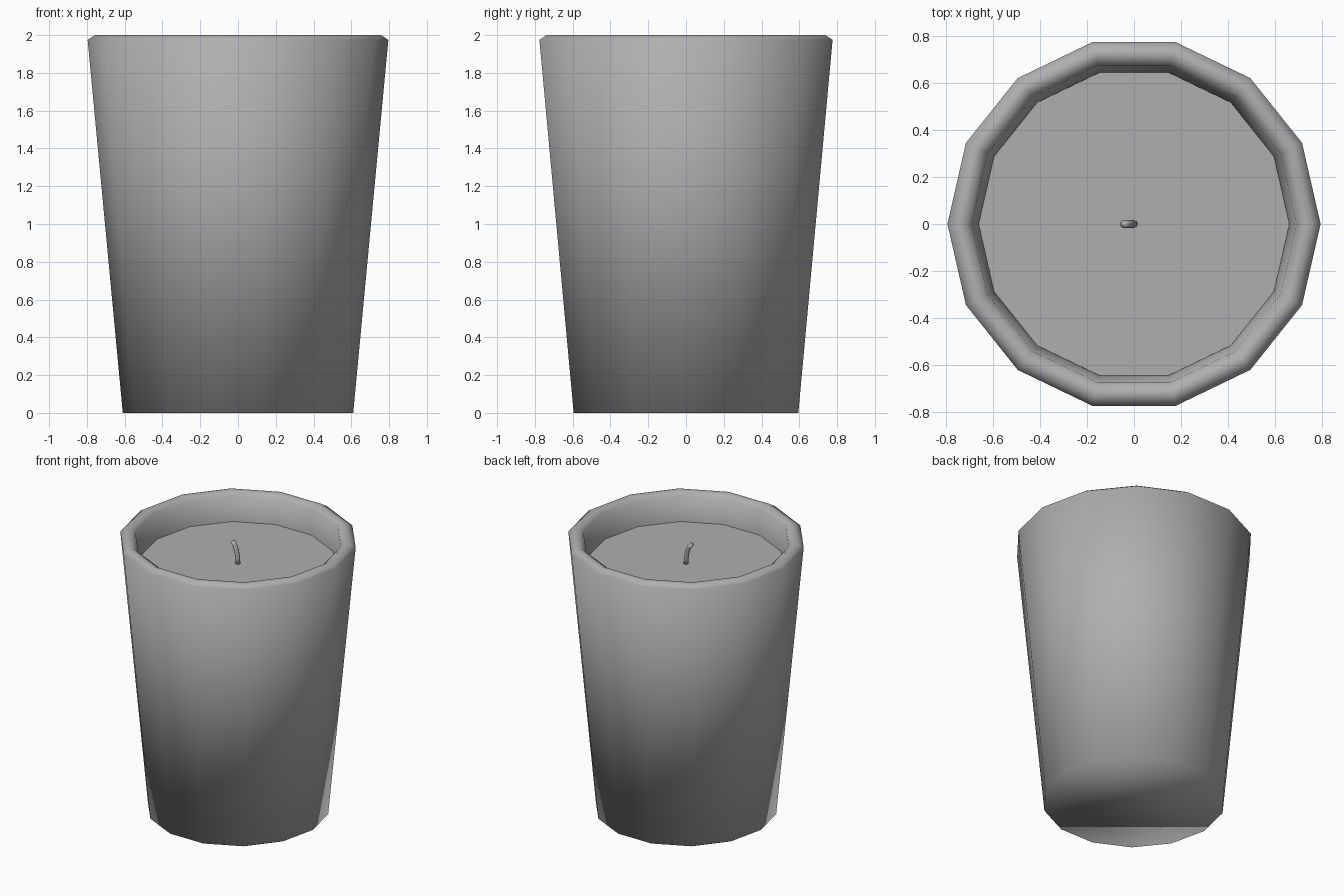
import bpy, bmesh, math

if "Cube" in bpy.data.objects:
    bpy.data.objects.remove(bpy.data.objects["Cube"])

SIDES = 14

# One mid grey for every part
grey = bpy.data.materials.new("mid_grey")
grey.diffuse_color = (0.43, 0.43, 0.43, 1)
grey.use_nodes = True
grey.node_tree.nodes["Principled BSDF"].inputs["Base Color"].default_value = grey.diffuse_color

def make_object(name, bm, smooth=True):
    bmesh.ops.recalc_face_normals(bm, faces=bm.faces[:])
    mesh = bpy.data.meshes.new(name)
    bm.to_mesh(mesh)
    bm.free()
    mesh.materials.append(grey)
    for p in mesh.polygons:
        p.use_smooth = smooth
    obj = bpy.data.objects.new(name, mesh)
    bpy.context.collection.objects.link(obj)
    return obj

def ring(bm, r, z, n=SIDES):
    return [bm.verts.new((r * math.cos(2 * math.pi * i / n),
                          r * math.sin(2 * math.pi * i / n), z)) for i in range(n)]

def bridge(bm, a, b):
    n = len(a)
    for i in range(n):
        j = (i + 1) % n
        bm.faces.new((a[i], a[j], b[j], b[i]))

# Tapered cup: outer wall, chamfered rim, inner wall and floor
bm = bmesh.new()
profile = [(0.61, 0), (0.796, 1.975), (0.757, 2.0), (0.73, 2.0),
           (0.694, 1.975), (0.664, 1.80), (0.505, 0.115)]
rings = [ring(bm, r, z) for r, z in profile]
for a, b in zip(rings, rings[1:]):
    bridge(bm, a, b)
bm.faces.new(rings[0][::-1])
bm.faces.new(rings[-1])
make_object("cup", bm)

# Wax surface
bm = bmesh.new()
bm.faces.new(ring(bm, 0.663, 1.80))
wax = make_object("wax", bm, smooth=False)
if wax.data.polygons[0].normal.z < 0:
    wax.data.flip_normals()

# Bent wick: round section swept along a short path in the xz plane
bm = bmesh.new()
path = [(0, 1.79, 0), (-0.002, 1.84, 5), (-0.011, 1.89, 14),
        (-0.027, 1.93, 26), (-0.047, 1.954, 38)]
rings = []
for x, z, lean in path:
    t = math.radians(lean)
    rings.append([bm.verts.new((x + 0.016 * math.cos(a) * math.cos(t),
                                0.016 * math.sin(a),
                                z + 0.016 * math.cos(a) * math.sin(t)))
                  for a in (2 * math.pi * i / 8 for i in range(8))])
for a, b in zip(rings, rings[1:]):
    bridge(bm, a, b)
bm.faces.new(rings[0][::-1])
bm.faces.new(rings[-1])
make_object("wick", bm)
